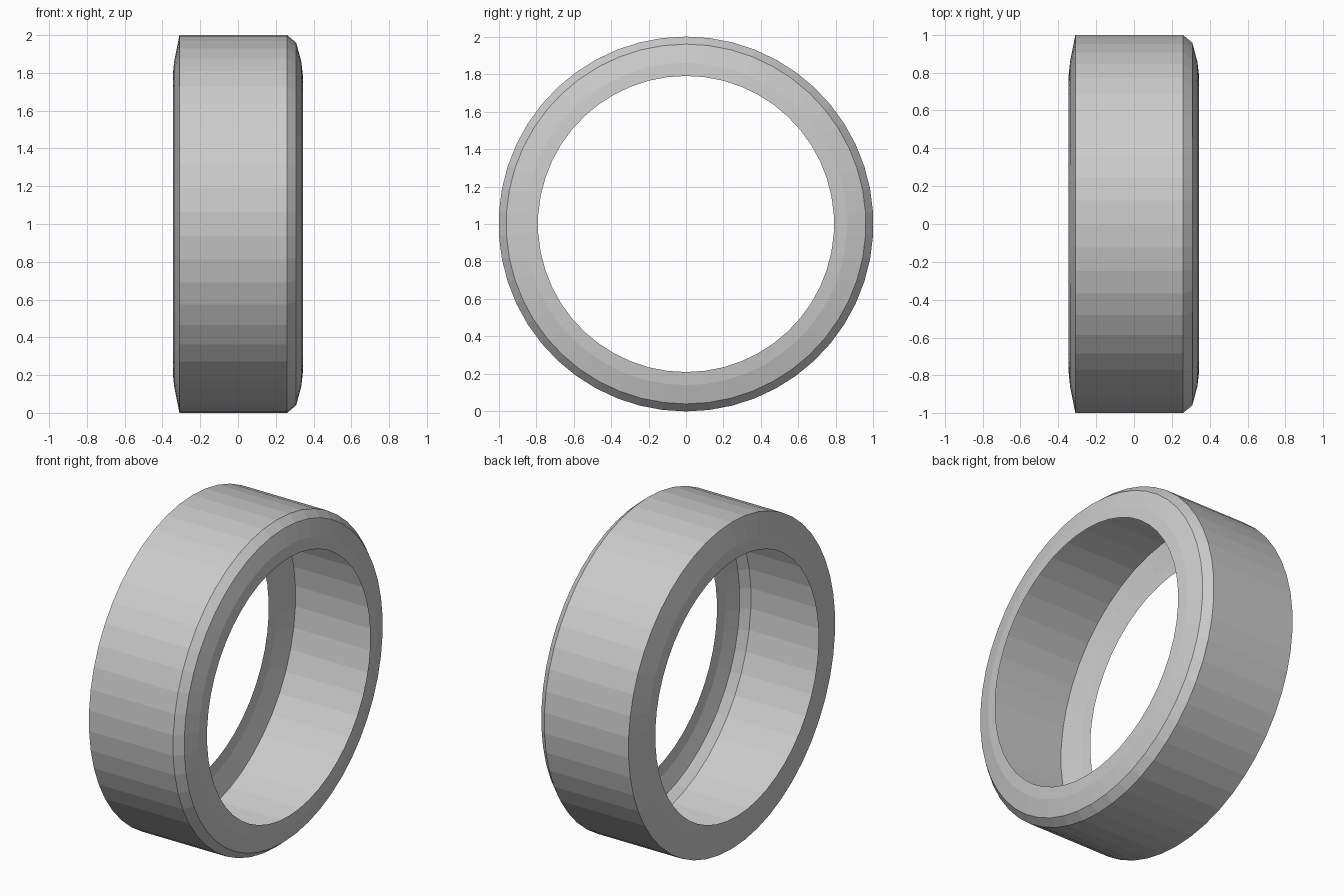
import bpy, bmesh, math

if "Cube" in bpy.data.objects:
    bpy.data.objects.remove(bpy.data.objects["Cube"])

SIDES = 50
# Open tyre shell cross-section: (x, radius), left bead to right bead
PROFILE = [(-0.345, 0.79), (-0.338, 0.86), (-0.31, 1.0),
           (0.26, 1.0), (0.308, 0.96), (0.335, 0.86), (0.343, 0.79)]

# Revolve the cross-section around the axle (x axis, at z = 1)
bm = bmesh.new()
verts = [bm.verts.new((x, 0, 1 + r)) for x, r in PROFILE]
edges = [bm.edges.new(pair) for pair in zip(verts, verts[1:])]
bmesh.ops.spin(bm, geom=verts + edges, cent=(0, 0, 1), axis=(1, 0, 0),
               angle=math.tau, steps=SIDES)
bmesh.ops.remove_doubles(bm, verts=bm.verts[:], dist=1e-4)

# Face the tread outwards
bm.normal_update()
tread = max(bm.faces, key=lambda f: f.calc_area())
centre = tread.calc_center_median()
if tread.normal.y * centre.y + tread.normal.z * (centre.z - 1) < 0:
    bmesh.ops.reverse_faces(bm, faces=bm.faces[:])

mesh = bpy.data.meshes.new("tyre")
bm.to_mesh(mesh)
bm.free()
bpy.context.collection.objects.link(bpy.data.objects.new("tyre", mesh))
